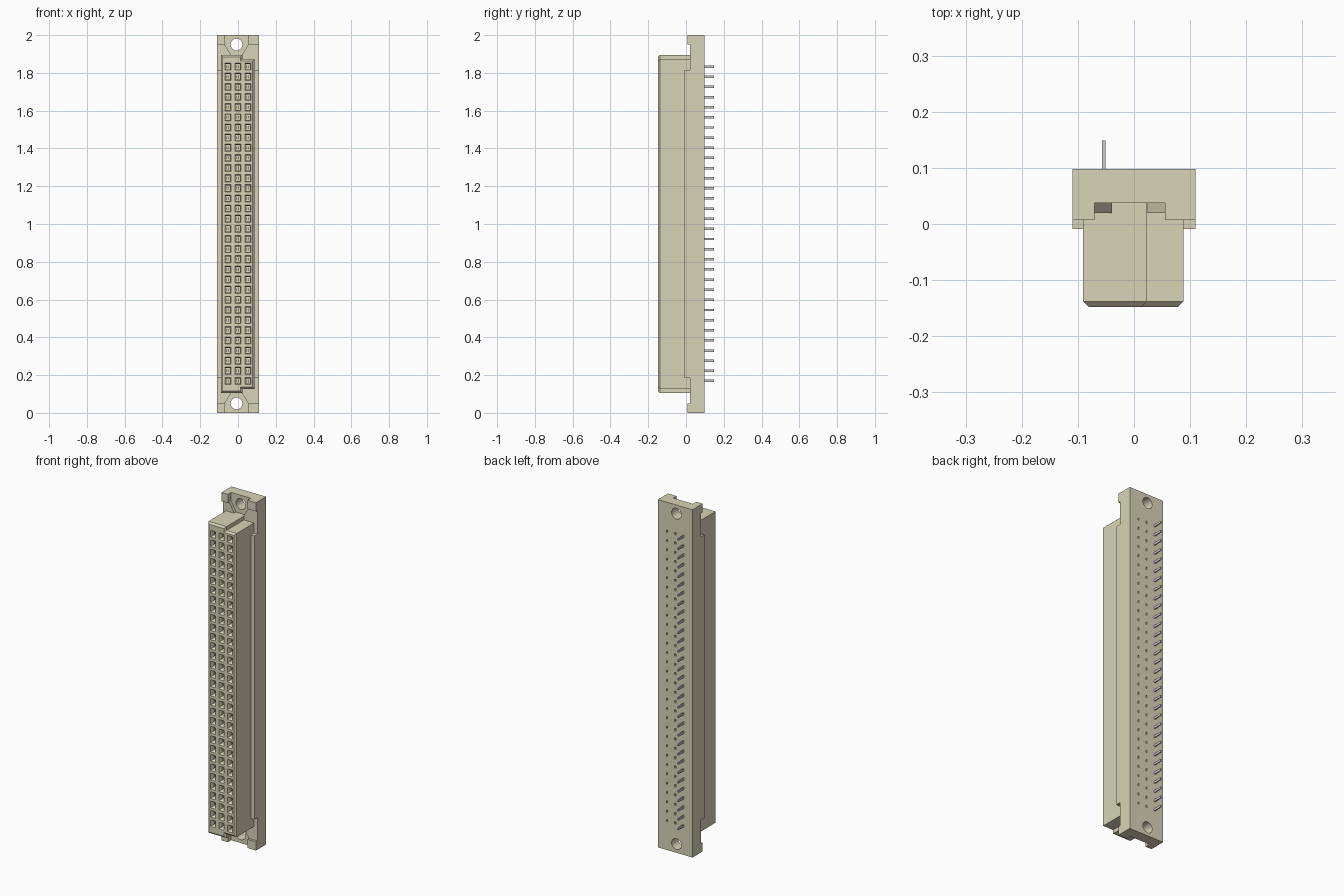
import bpy, bmesh, math

if "Cube" in bpy.data.objects:
    bpy.data.objects.remove(bpy.data.objects["Cube"])

COLS = [-0.054, -0.001, 0.052]
ROWS = [0.169 + i * (1.833 - 0.169) / 31 for i in range(32)]


def material(name, rgb):
    m = bpy.data.materials.new(name)
    m.diffuse_color = (*rgb, 1)
    m.use_nodes = True
    m.node_tree.nodes["Principled BSDF"].inputs["Base Color"].default_value = m.diffuse_color
    return m


plastic = material("beige_plastic", (0.69, 0.66, 0.48))
metal = material("pin_metal", (0.55, 0.55, 0.55))


def loft(bm, rings):
    """Closed solid through (y, [(x, z), ...]) sections."""
    loops = [[bm.verts.new((x, y, z)) for x, z in pts] for y, pts in rings]
    n = len(loops[0])
    bm.faces.new(loops[0])
    bm.faces.new(loops[-1][::-1])
    for a, b in zip(loops, loops[1:]):
        for i in range(n):
            j = (i + 1) % n
            bm.faces.new((a[i], b[i], b[j], a[j]))


def rect(cx, cz, w, h):
    return [(cx - w / 2, cz - h / 2), (cx + w / 2, cz - h / 2),
            (cx + w / 2, cz + h / 2), (cx - w / 2, cz + h / 2)]


def make(name, solids, mat=None):
    bm = bmesh.new()
    for s in solids:
        loft(bm, s)
    bmesh.ops.recalc_face_normals(bm, faces=bm.faces)
    me = bpy.data.meshes.new(name)
    bm.to_mesh(me)
    bm.free()
    ob = bpy.data.objects.new(name, me)
    bpy.context.collection.objects.link(ob)
    if mat:
        me.materials.append(mat)
    return ob


def boolean(ob, other, op):
    other.hide_render = True
    m = ob.modifiers.new(op, 'BOOLEAN')
    m.object, m.operation, m.solver = other, op, 'EXACT'
    bpy.context.view_layer.objects.active = ob
    bpy.ops.object.modifier_apply(modifier=m.name)
    bpy.data.objects.remove(other)


def both_ends(pts):
    return pts, [(x, 2 - z) for x, z in pts]


# Mounting flange, full block then stepped down at both ends
body = make("connector_body", [[(-0.009, rect(0, 1, 0.22, 2)), (0.098, rect(0, 1, 0.22, 2))]], plastic)
steps = [
    (0.007, rect(0, 2.0, 0.4, 0.2)),
    (0.020, rect(0, 1.8825, 0.4, 0.135)),
    (0.037, [(-0.07, 2.1), (-0.07, 1.95), (-0.04, 1.9), (-0.04, 1.85),
             (0.024, 1.85), (0.024, 1.9), (0.055, 1.95), (0.055, 2.1)]),
    (0.2, [(-0.008 + 0.031 * math.cos(a), 1.95 + 0.031 * math.sin(a))
           for a in (i * math.tau / 32 for i in range(32))]),
]
for depth, pts in steps:
    boolean(body, make("end_cutter", [[(-0.1, p), (depth, p)] for p in both_ends(pts)]), 'DIFFERENCE')


# Socket housing with keyed right side and chamfered front rim
def outline(d):
    top = [(-0.091 + d, 1.895 - d), (0.023 - d, 1.895 - d), (0.023 - d, 1.873 - d), (0.088 - d, 1.873 - d)]
    return top + [(x, 2 - z) for x, z in reversed(top)]


housing = make("housing", [[(-0.148, outline(0.01)), (-0.138, outline(0)), (0.05, outline(0))]])
boolean(body, housing, 'UNION')

# Contact pockets with tapered mouths
pockets = make("pocket_cutter", [
    [(-0.160, rect(x, z, 0.032, 0.038)), (-0.148, rect(x, z, 0.032, 0.038)),
     (-0.138, rect(x, z, 0.022, 0.028)), (0.02, rect(x, z, 0.022, 0.028))]
    for x in COLS for z in ROWS])
boolean(body, pockets, 'DIFFERENCE')

# Small tail slots on the back for the two unpinned columns
slots = make("slot_cutter", [
    [(0.06, rect(x, z, 0.008, 0.014)), (0.12, rect(x, z, 0.008, 0.014))]
    for x in COLS[1:] for z in ROWS])
boolean(body, slots, 'DIFFERENCE')

# Paired spring leaves inside the pockets
make("contact_springs", [
    [(-0.125, rect(x + s * 0.005, z, 0.003, 0.014)), (0.03, rect(x + s * 0.005, z, 0.003, 0.014))]
    for x in COLS for z in ROWS for s in (-1, 1)], metal)

# Solder pins, one column only
make("solder_pins", [
    [(0.08, rect(COLS[0], z, 0.006, 0.013)), (0.149, rect(COLS[0], z, 0.006, 0.013))]
    for z in ROWS], metal)

# Smooth only the round mounting holes
bpy.ops.object.select_all(action='DESELECT')
body.select_set(True)
bpy.context.view_layer.objects.active = body
bpy.ops.object.shade_smooth_by_angle(angle=math.radians(20))
